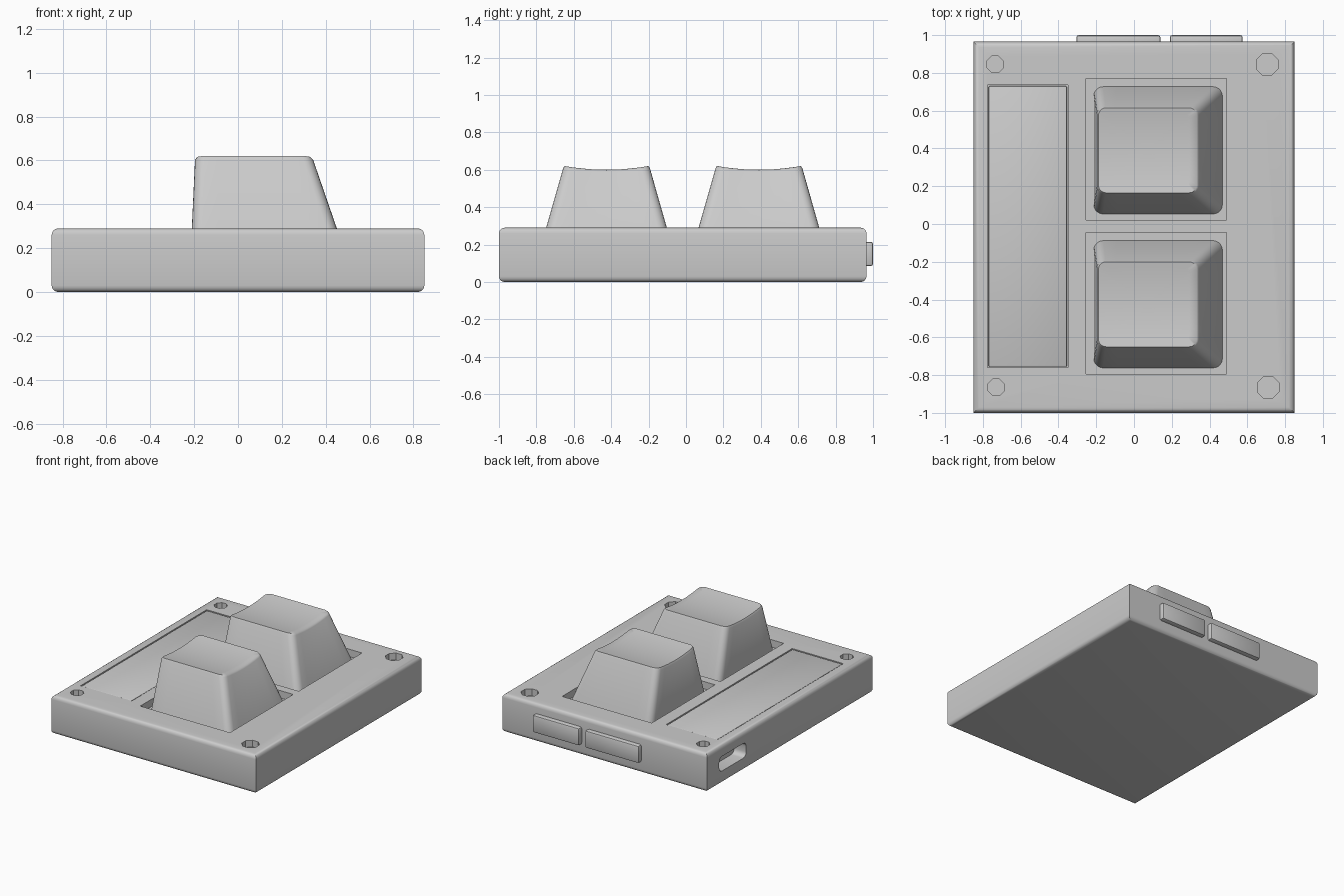
import bpy, bmesh, math
from mathutils import Matrix, Vector

if "Cube" in bpy.data.objects:
    bpy.data.objects.remove(bpy.data.objects["Cube"])

TOP = 0.29


def add_box(bm, lo, hi):
    lo, hi = Vector(lo), Vector(hi)
    m = Matrix.Translation((lo + hi) / 2) @ Matrix.Diagonal((*(hi - lo), 1))
    return bmesh.ops.create_cube(bm, size=1, matrix=m)["verts"]


def bevel(bm, edges, w, seg):
    bmesh.ops.bevel(bm, geom=list(edges), offset=w, segments=seg, profile=0.5, affect='EDGES')


def finish(name, bm, angle=35):
    bmesh.ops.recalc_face_normals(bm, faces=bm.faces[:])
    me = bpy.data.meshes.new(name)
    bm.to_mesh(me)
    bm.free()
    ob = bpy.data.objects.new(name, me)
    bpy.context.collection.objects.link(ob)
    smooth(ob, angle)
    return ob


def activate(ob):
    bpy.ops.object.select_all(action='DESELECT')
    ob.select_set(True)
    bpy.context.view_layer.objects.active = ob


def smooth(ob, angle=35):
    activate(ob)
    bpy.ops.object.shade_smooth_by_angle(angle=math.radians(angle))


def bevelled_box(name, lo, hi, w, seg=2):
    bm = bmesh.new()
    add_box(bm, lo, hi)
    bevel(bm, bm.edges, w, seg)
    return finish(name, bm)


# Case: only the horizontal edges are rounded
bm = bmesh.new()
add_box(bm, (-0.85, -1, 0), (0.85, 0.965, TOP))
flat = [e for e in bm.edges if abs(e.verts[0].co.z - e.verts[1].co.z) < 1e-4]
bevel(bm, flat, 0.03, 4)
case = finish("case", bm)

# Cutter: key wells, panel recess, octagonal screw holes, side port
bm = bmesh.new()
for y0, y1 in ((0.02, 0.77), (-0.795, -0.045)):
    add_box(bm, (-0.255, y0, 0.235), (0.49, y1, 0.4))
add_box(bm, (-0.775, -0.76, TOP - 0.02), (-0.35, 0.735, 0.4))
for x, y, r in ((-0.735, 0.845, 0.047), (0.705, 0.845, 0.062),
                (-0.73, -0.865, 0.047), (0.71, -0.865, 0.062)):
    bmesh.ops.create_cone(bm, cap_ends=True, segments=8, radius1=r, radius2=r, depth=0.2,
                          matrix=Matrix.Translation((x, y, TOP + 0.05))
                          @ Matrix.Rotation(math.pi / 8, 4, 'Z'))
port = add_box(bm, (-1, 0.5, 0.095), (-0.75, 0.82, 0.205))
port_edges = {e for v in port for e in v.link_edges
              if abs(e.verts[0].co.x - e.verts[1].co.x) > 0.1}
bevel(bm, port_edges, 0.035, 4)
cutter = finish("cutter", bm)
cutter.hide_render = True

mod = case.modifiers.new("cuts", 'BOOLEAN')
mod.operation, mod.solver, mod.object = 'DIFFERENCE', 'EXACT', cutter
activate(case)
bpy.ops.object.modifier_apply(modifier=mod.name)
bpy.data.objects.remove(cutter)
smooth(case, 30)

# Inset panel and rear buttons
bevelled_box("display_panel", (-0.77, -0.755, 0.26), (-0.355, 0.73, TOP - 0.002), 0.006)
bevelled_box("rear_button_long", (-0.305, 0.93, 0.085), (0.14, 1.0, 0.215), 0.012)
bevelled_box("rear_button_short", (0.19, 0.93, 0.085), (0.575, 1.0, 0.215), 0.012)


# Keycaps: tapered rounded rectangles lofted up to a dished top
def rounded_rect(x0, x1, h, r, side=8, arc=5):
    corners = ((x1 - r, h - r), (x0 + r, h - r), (x0 + r, -h + r), (x1 - r, -h + r))
    pts = []
    for i, (cx, cy) in enumerate(corners):
        for k in range(arc + 1):
            a = math.pi / 2 * (i + k / arc)
            pts.append(Vector((cx + r * math.cos(a), cy + r * math.sin(a))))
        a = math.pi / 2 * (i + 1)
        nx, ny = corners[(i + 1) % 4]
        start = pts[-1].copy()
        end = Vector((nx + r * math.cos(a), ny + r * math.sin(a)))
        pts += [start.lerp(end, k / side) for k in range(1, side)]
    return pts


def dish(y):
    return 0.60 + 0.02 * min(1, (y / 0.225) ** 2)


def keycap(name, yc):
    bm = bmesh.new()

    def ring(pts, z):
        return [bm.verts.new((p.x, p.y + yc, z(p.y))) for p in pts]

    rim = rounded_rect(-0.188, 0.332, 0.225, 0.04)
    mid = Vector((0.072, 0))
    rings = [ring(rounded_rect(-0.213, 0.468, 0.337, 0.05), lambda y: 0.24),
             ring(rounded_rect(-0.196, 0.343, 0.232, 0.045), lambda y: dish(y) - 0.012),
             ring(rim, dish)]
    for s in (0.85, 0.7, 0.55, 0.4, 0.25, 0.1):
        rings.append(ring([mid.lerp(p, s) for p in rim], dish))
    n = len(rim)
    for a, b in zip(rings, rings[1:]):
        for i in range(n):
            j = (i + 1) % n
            bm.faces.new((a[i], a[j], b[j], b[i]))
    bm.faces.new(rings[0][::-1])
    bm.faces.new(rings[-1])
    return finish(name, bm, 50)


keycap("keycap_back", 0.39)
keycap("keycap_front", -0.425)
